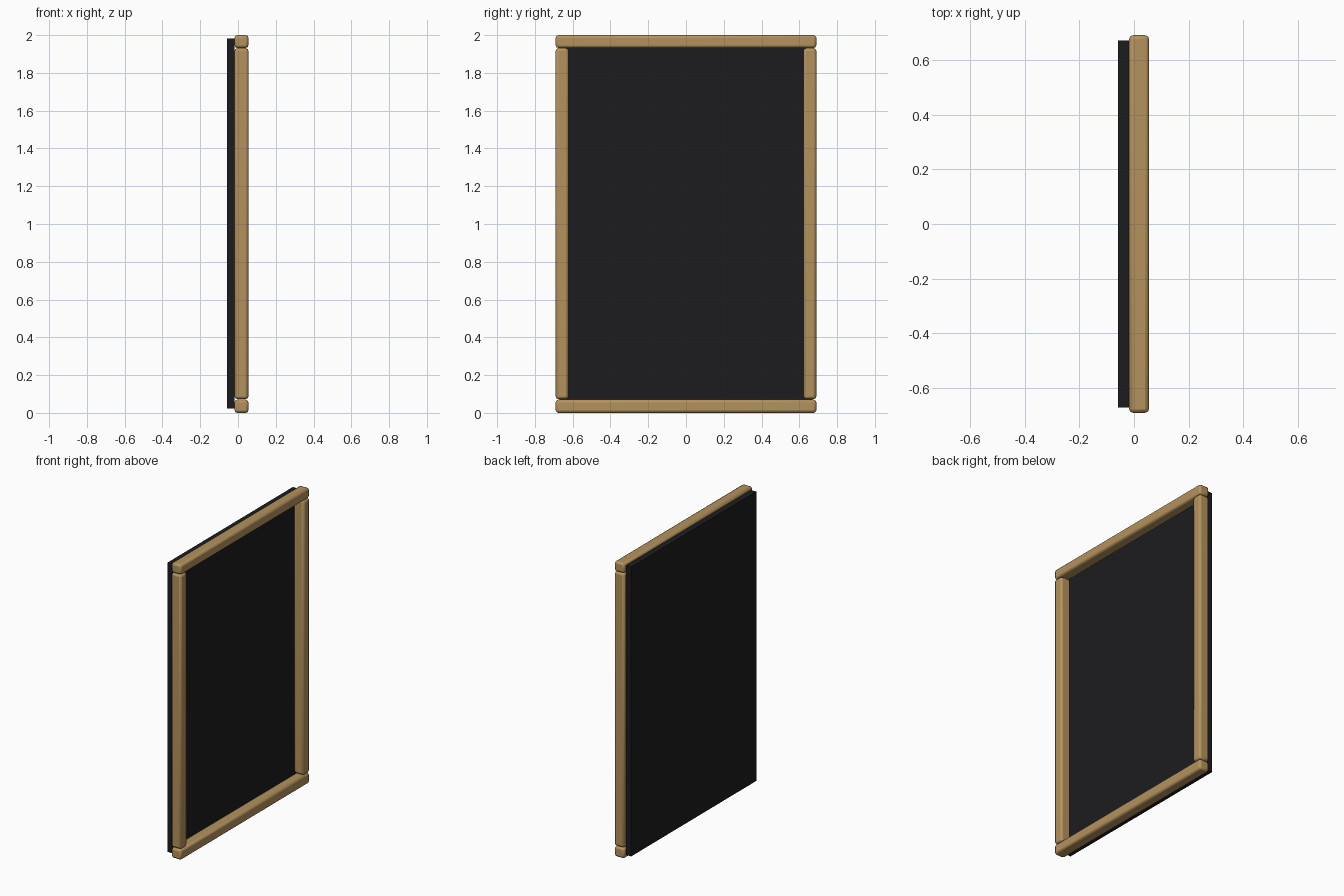
import bpy

if "Cube" in bpy.data.objects:
    bpy.data.objects.remove(bpy.data.objects["Cube"])


def material(name, color):
    m = bpy.data.materials.new(name)
    m.diffuse_color = color
    m.use_nodes = True
    m.node_tree.nodes["Principled BSDF"].inputs["Base Color"].default_value = m.diffuse_color
    return m


wood = material("wood", (0.46, 0.29, 0.11, 1))
black = material("black", (0.012, 0.012, 0.014, 1))


def box(name, lo, hi, mat, bevel=0.0):
    """Box between two corners, with optional softened edges."""
    bpy.ops.mesh.primitive_cube_add(size=1, location=[(a + b) / 2 for a, b in zip(lo, hi)])
    ob = bpy.context.object
    ob.name = name
    ob.scale = [b - a for a, b in zip(lo, hi)]
    bpy.ops.object.transform_apply(location=False, rotation=False, scale=True)
    ob.data.materials.append(mat)
    if bevel:
        mod = ob.modifiers.new("soft_edges", "BEVEL")
        mod.width = bevel
        mod.segments = 2
        bpy.ops.object.shade_smooth_by_angle()
    return ob


X0, X1 = -0.018, 0.055   # frame depth
W, BAR = 0.69, 0.068     # half width, bar thickness

# Backing panel, set behind the frame
box("back_panel", (-0.058, -0.67, 0.022), (X0, 0.67, 1.982), black)

# Horizontal rails across the full width
box("bottom_rail", (X0, -W, 0), (X1, W, 0.07), wood, 0.014)
box("top_rail", (X0, -W, 2 - BAR), (X1, W, 2), wood, 0.014)

# Upright stiles between the rails
for side, y in (("left", -W), ("right", W - BAR)):
    box(side + "_stile", (X0, y, 0.073), (X1, y + BAR, 1.931), wood, 0.014)
